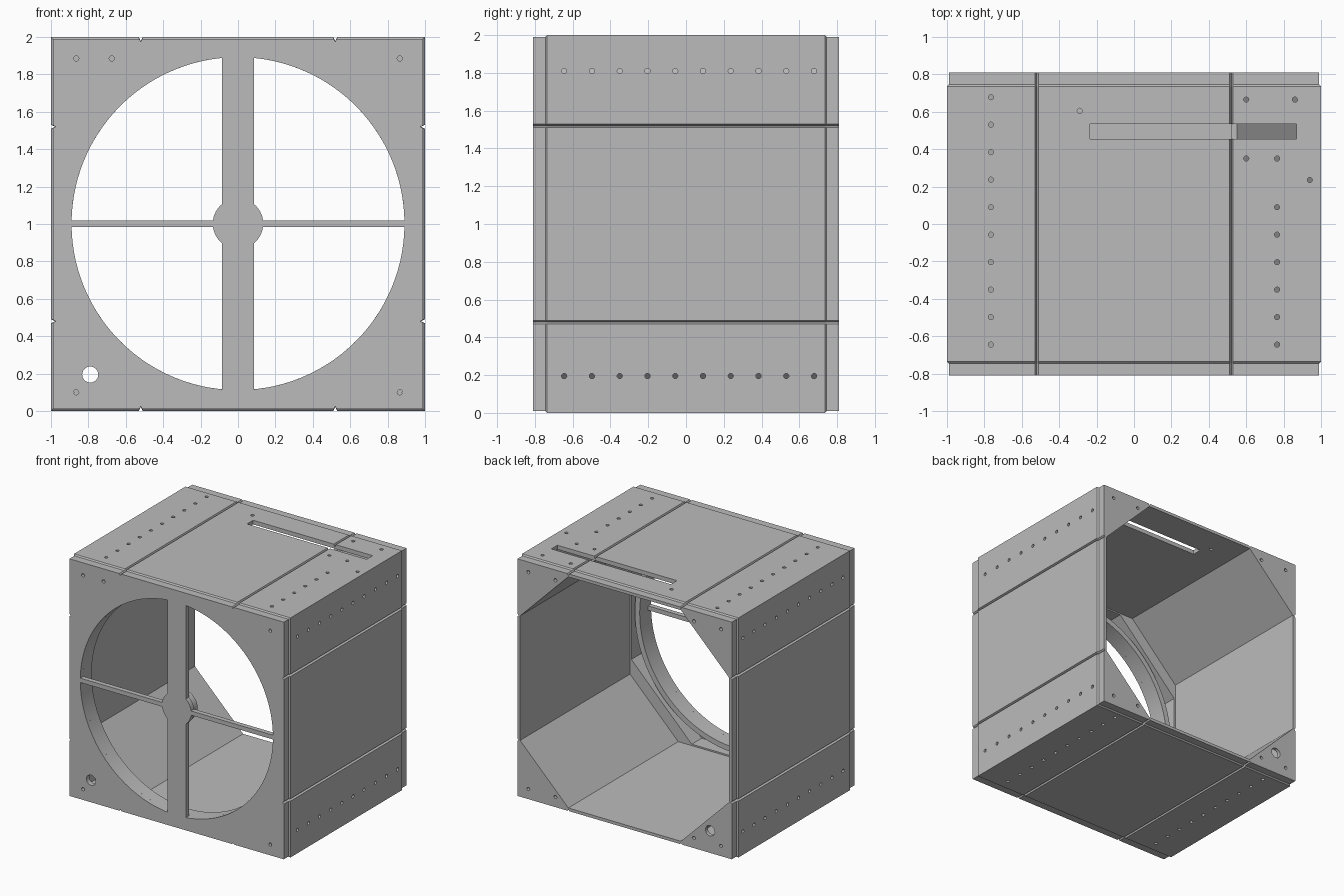
import bpy, bmesh
from math import pi, sin, cos, asin, acos

cube = bpy.data.objects.get("Cube")
if cube:
    bpy.data.objects.remove(cube, do_unlink=True)

GREY = (0.5, 0.5, 0.5, 1)
grey = bpy.data.materials.new("housing grey")
grey.use_nodes = True
grey.diffuse_color = GREY
grey.node_tree.nodes["Principled BSDF"].inputs["Base Color"].default_value = GREY

AXES = {"x": lambda a, b, t: (t, a, b),
        "y": lambda a, b, t: (a, t, b),
        "z": lambda a, b, t: (a, b, t)}


def finish(name, bm):
    bmesh.ops.recalc_face_normals(bm, faces=bm.faces)
    mesh = bpy.data.meshes.new(name)
    bm.to_mesh(mesh)
    bm.free()
    mesh.materials.append(grey)
    obj = bpy.data.objects.new(name, mesh)
    bpy.context.collection.objects.link(obj)
    return obj


def prisms(name, outlines, axis, t0, t1):
    """Extrude one or more 2D outlines along an axis."""
    bm = bmesh.new()
    for pts in outlines:
        low, high = [[bm.verts.new(AXES[axis](a, b, t)) for a, b in pts] for t in (t0, t1)]
        bm.faces.new(low)
        bm.faces.new(high)
        for i in range(len(pts)):
            j = (i + 1) % len(pts)
            bm.faces.new((low[i], low[j], high[j], high[i]))
    return finish(name, bm)


def cut(obj, *cutters):
    """Subtract the cutters, bake the result and remove them."""
    for c in cutters:
        mod = obj.modifiers.new("cut", "BOOLEAN")
        mod.operation = "DIFFERENCE"
        mod.solver = "EXACT"
        mod.object = c
    dg = bpy.context.evaluated_depsgraph_get()
    mesh = bpy.data.meshes.new_from_object(obj.evaluated_get(dg))
    obj.modifiers.clear()
    obj.data = mesh
    for c in cutters:
        bpy.data.objects.remove(c, do_unlink=True)


def arc(r, a0, a1, n):
    return [(r * cos(a0 + (a1 - a0) * i / n), r * sin(a0 + (a1 - a0) * i / n))
            for i in range(n + 1)]


def circle(cx, cz, r, n=16):
    return [(cx + x, cz + z) for x, z in arc(r, 0, 2 * pi, n)[:-1]]


def rect(x0, x1, y0, y1):
    return [(x0, y0), (x1, y0), (x1, y1), (x0, y1)]


def smooth(obj):
    bpy.ops.object.select_all(action="DESELECT")
    obj.select_set(True)
    bpy.context.view_layer.objects.active = obj
    bpy.ops.object.shade_smooth_by_angle(angle=0.5)


SIGNS = [(1, 1), (-1, 1), (-1, -1), (1, -1)]
INNER = 0.965    # inside face of the outer walls
END = 0.81       # half depth
FOLD = 0.52      # where the corner panels meet the walls
PIN = 0.014      # small hole radius


# Outer shell: square tube with V grooves and stepped-in ends
def shell_outline(half):
    side = [(-half, half), (-FOLD - 0.01, half), (-FOLD, 0.977), (-FOLD + 0.01, half),
            (FOLD - 0.01, half), (FOLD, 0.977), (FOLD + 0.01, half)]
    pts = []
    for _ in range(4):
        pts += side
        side = [(b, -a) for a, b in side]
    return pts


bm = bmesh.new()
stations = [(-END, 0.99), (-0.745, 0.99), (-0.735, 1), (0.735, 1), (0.745, 0.99), (END, 0.99)]
rings = [[bm.verts.new((a, y, 1 + b)) for a, b in shell_outline(h)] for y, h in stations]
# inner rings repeat the outline on the flat inside wall
for y in (END, -END):
    rings.append([bm.verts.new((max(-INNER, min(INNER, a)), y, 1 + max(-INNER, min(INNER, b))))
                  for a, b in shell_outline(0.99)])
for k, ring in enumerate(rings):
    nxt = rings[(k + 1) % len(rings)]
    for i in range(len(ring)):
        j = (i + 1) % len(ring)
        bm.faces.new((ring[i], ring[j], nxt[j], nxt[i]))
shell = finish("outer_shell", bm)

# Rows of fixing holes and the top slot
row = [-0.645 + 0.147 * i for i in range(10)]
side_holes = [circle(y, z, PIN, 12) for y in row for z in (0.195, 1.81)]
bottom_holes = [circle(x, y, PIN, 12) for y in row for x in (-0.765, 0.765)]
top_holes = [circle(-0.765, y, PIN, 12) for y in row]
top_holes += [circle(0.765, y, PIN, 12) for y in row[:6]]
top_holes += [circle(x, y, PIN, 12) for x, y in
              [(0.765, 0.35), (0.6, 0.35), (0.6, 0.665), (0.86, 0.665), (0.94, 0.235), (-0.29, 0.605)]]
slot = rect(-0.235, 0.87, 0.455, 0.535)
cut(shell,
    prisms("cut_left", side_holes, "x", 0.95, 1.05),
    prisms("cut_right", side_holes, "x", -1.05, -0.95),
    prisms("cut_bottom", bottom_holes, "z", -0.05, 0.05),
    prisms("cut_top", top_holes + [slot], "z", 1.95, 2.05))

# Front plate: four quadrant openings leave the cross bars and hub
RAD, HUB, BAR_X, BAR_Z = 0.89, 0.135, 0.085, 0.018
quadrant = (arc(RAD, asin(BAR_Z / RAD), acos(BAR_X / RAD), 28)
            + arc(HUB, acos(BAR_X / HUB), asin(BAR_Z / HUB), 6))
openings = [[(sx * x, 1.002 + sz * z) for x, z in quadrant] for sx, sz in SIGNS]
cable_hole = circle(-0.79, 0.195, 0.043, 24)
front_holes = [circle(x, z, PIN, 12) for x, z in
               [(-0.865, 1.885), (-0.675, 1.885), (0.865, 1.885), (-0.865, 0.1), (0.865, 0.1)]]
front = prisms("front_plate", [rect(-INNER, INNER, 1 - INNER, 1 + INNER)], "y", -END, -0.77)
cut(front, prisms("cut_front", openings + front_holes + [cable_hole], "y", -0.9, -0.7))
smooth(front)

# Hub boss behind the cross
boss = prisms("hub_boss", [circle(0, 1.002, HUB - 0.01, 40)], "y", -0.77, -0.71)
smooth(boss)

# Octagonal seat and circular shroud behind the front plate
octagon = []
for sx, sz in SIGNS:
    pair = [(sx * INNER, 1 + sz * FOLD), (sx * FOLD, 1 + sz * INNER)]
    octagon += pair if sx * sz > 0 else pair[::-1]
seat = prisms("octagon_seat", [octagon], "y", -0.77, -0.64)
inner_oct = [(x, 1 + z) for x, z in arc(0.953 / cos(pi / 8), pi / 8, 2 * pi + pi / 8, 8)[:-1]]
cut(seat, prisms("cut_seat", [inner_oct], "y", -0.9, -0.5))
shroud = prisms("circular_shroud", [circle(0, 1.002, 0.935, 112)], "y", -0.77, -0.66)
cut(shroud, prisms("cut_shroud", [circle(0, 1.002, RAD, 112)], "y", -0.9, -0.5))
smooth(shroud)

# Corner panels and rear gussets
for sx, sz in SIGNS:
    tag = ("upper" if sz > 0 else "lower") + ("_left" if sx > 0 else "_right")
    place = lambda pts: [(sx * x, 1 + sz * z) for x, z in pts]
    a, b = FOLD, INNER
    prisms(tag + "_corner_panel", [place([(a, b), (b, a), (b, a + 0.03), (a + 0.03, b)])],
           "y", -0.77, 0.78)
    gusset = prisms(tag + "_rear_gusset", [place([(a, b), (b, a), (b, b)])], "y", 0.78, END)
    holes = [circle(sx * x, 1 + sz * 0.905, PIN, 12) for x in (0.64, 0.89)]
    if (sx, sz) == (-1, -1):
        holes.append(cable_hole)
    cut(gusset, prisms("cut_gusset", holes, "y", 0.7, 0.9))
